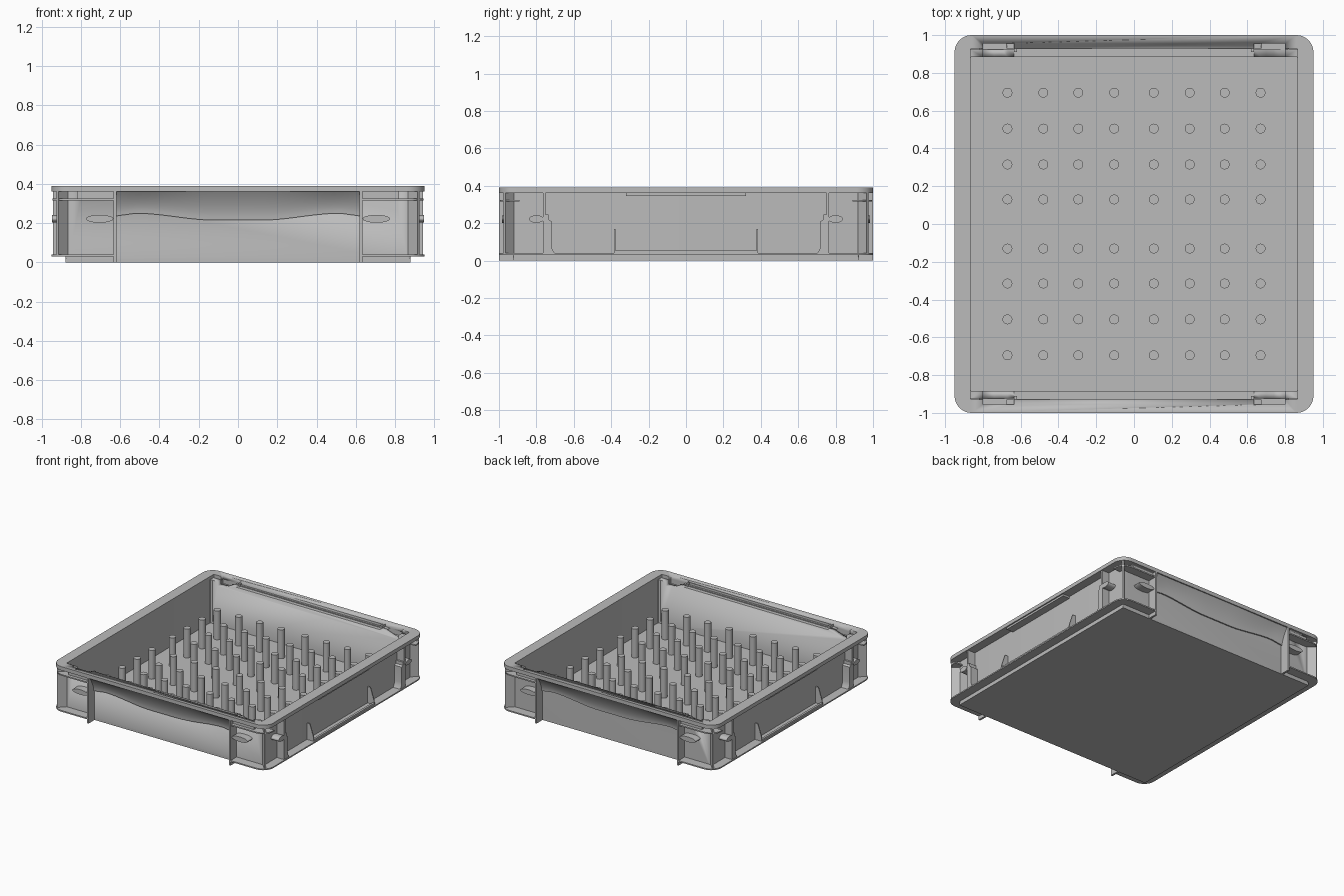
import bpy, bmesh, math
from mathutils import Vector

if "Cube" in bpy.data.objects:
    bpy.data.objects.remove(bpy.data.objects["Cube"], do_unlink=True)

grey = bpy.data.materials.new("plastic grey")
grey.use_nodes = True
grey.diffuse_color = (0.5, 0.5, 0.5, 1)
grey.node_tree.nodes["Principled BSDF"].inputs["Base Color"].default_value = (0.5, 0.5, 0.5, 1)


def loft(bm, loops, cap=True):
    """Join point loops of equal length into a skin, optionally closing the ends."""
    rows = [[bm.verts.new(p) for p in loop] for loop in loops]
    n = len(rows[0])
    pairs = list(zip(rows, rows[1:]))
    if not cap:
        pairs.append((rows[-1], rows[0]))
    for a, b in pairs:
        for i in range(n):
            j = (i + 1) % n
            bm.faces.new((a[i], a[j], b[j], b[i]))
    if cap:
        bm.faces.new(rows[0])
        bm.faces.new(rows[-1][::-1])


def prism(bm, pts, axis, a, b):
    """Extrude a 2D outline along x, y or z."""
    def place(p, t):
        q = list(p)
        q.insert("xyz".index(axis), t)
        return Vector(q)
    loft(bm, [[place(p, a) for p in pts], [place(p, b) for p in pts]])


def box(bm, x0, x1, y0, y1, z0, z1):
    prism(bm, [(x0, y0), (x1, y0), (x1, y1), (x0, y1)], "z", z0, z1)


def rounded(hx, hy, r, z, steps=8):
    pts = []
    for k, (sx, sy) in enumerate([(1, 1), (-1, 1), (-1, -1), (1, -1)]):
        for i in range(steps + 1):
            a = math.pi / 2 * (k + i / steps)
            pts.append(Vector((sx * (hx - r) + r * math.cos(a),
                               sy * (hy - r) + r * math.sin(a), z)))
    return pts


def ellipse(cu, cv, ru, rv, n=24):
    return [(cu + ru * math.cos(2 * math.pi * i / n),
             cv + rv * math.sin(2 * math.pi * i / n)) for i in range(n)]


def finish(name, bm, mirror=(False, False)):
    bmesh.ops.recalc_face_normals(bm, faces=bm.faces)
    me = bpy.data.meshes.new(name)
    bm.to_mesh(me)
    bm.free()
    me.materials.append(grey)
    ob = bpy.data.objects.new(name, me)
    bpy.context.collection.objects.link(ob)
    if any(mirror):
        m = ob.modifiers.new("Mirror", 'MIRROR')
        m.use_axis = (mirror[0], mirror[1], False)
        m.use_mirror_merge = False
    bpy.ops.object.select_all(action='DESELECT')
    ob.select_set(True)
    bpy.context.view_layer.objects.active = ob
    bpy.ops.object.shade_smooth_by_angle(angle=math.radians(30))
    return ob


BOTH = (True, True)

# Floor
bm = bmesh.new()
box(bm, -0.88, 0.88, -0.925, 0.925, 0, 0.02)
finish("floor", bm)

# Small square plate on the floor
bm = bmesh.new()
box(bm, 0.32, 0.47, 0.72, 0.87, 0.019, 0.024)
finish("floor_plate", bm)

# Walls, thicker at front and back
bm = bmesh.new()
ro, ri = (0.88, 0.925, 0.012), (0.865, 0.885, 0.006)
loft(bm, [rounded(*ro, 0.0), rounded(*ro, 0.365), rounded(*ri, 0.365), rounded(*ri, 0.0)], cap=False)
walls = finish("walls", bm)

# Top rim
bm = bmesh.new()
ro, ri = (0.95, 1.0, 0.09), (0.865, 0.93, 0.006)
loft(bm, [rounded(*ro, 0.36), rounded(*ro, 0.39), rounded(*ri, 0.39), rounded(*ri, 0.36)], cap=False)
rim = finish("rim", bm)

# Ramped latch pockets cut into the rim
bm = bmesh.new()
prism(bm, [(0.635, 0.365), (0.67, 0.362), (0.70, 0.352), (0.74, 0.337), (0.80, 0.33),
           (0.80, 0.45), (0.635, 0.45)], "y", 0.86, 0.955)
cutter = finish("latch_cutter", bm, BOTH)
cutter.hide_render = True
cutter.hide_viewport = True
cutter.display_type = 'WIRE'
for ob in (walls, rim):
    cut = ob.modifiers.new("Latch pockets", 'BOOLEAN')
    cut.operation = 'DIFFERENCE'
    cut.solver = 'EXACT'
    cut.object = cutter

# Outer shell closing each pocket
bm = bmesh.new()
box(bm, 0.63, 0.82, 0.955, 0.97, 0.315, 0.361)
box(bm, 0.80, 0.82, 0.92, 0.96, 0.315, 0.361)
finish("latch_shells", bm, BOTH)

# Bottom flange: along each side and round the corners
bm = bmesh.new()
corner = [(p.x, p.y) for p in rounded(0.95, 1.0, 0.09, 0)[:9]]
prism(bm, [(0.87, 0.0), (0.95, 0.0)] + corner + [(0.63, 1.0), (0.63, 0.91), (0.87, 0.91)],
      "z", 0.03, 0.04)
finish("bottom_flange", bm, BOTH)

# Second flange under the rim at the corners
bm = bmesh.new()
prism(bm, [(0.87, 0.89), (0.945, 0.89)] + [(x - 0.005, y - 0.005) for x, y in corner]
      + [(0.63, 0.995), (0.63, 0.91), (0.87, 0.91)], "z", 0.315, 0.325)
finish("upper_flange", bm, BOTH)

# Diagonal fins in the corners
bm = bmesh.new()
prism(bm, [(0.833, 0.893), (0.843, 0.883), (0.925, 0.965), (0.915, 0.975)], "z", 0.035, 0.365)
finish("corner_fins", bm, BOTH)

# Ribs at the ends of the grip panels
bm = bmesh.new()
box(bm, 0.62, 0.635, 0.91, 1.0, 0.0, 0.385)
finish("grip_ribs", bm, BOTH)

# Side ribs with a stepped, flared foot
bm = bmesh.new()
prism(bm, [(0.765, 0.035), (0.765, 0.37), (0.75, 0.37), (0.75, 0.245), (0.735, 0.245),
           (0.735, 0.22), (0.72, 0.21), (0.72, 0.09), (0.715, 0.06), (0.70, 0.035)],
      "x", 0.87, 0.943)
finish("side_ribs", bm, BOTH)

# Oval tabs in the corner pockets
bm = bmesh.new()
prism(bm, ellipse(0.705, 0.222, 0.07, 0.02), "y", 0.91, 0.985)
prism(bm, ellipse(0.80, 0.222, 0.04, 0.02), "x", 0.87, 0.948)
finish("corner_tabs", bm, BOTH)

# Side label holder: bottom rail, end fins, upper lip
bm = bmesh.new()
box(bm, 0.925, 0.942, -0.385, 0.385, 0.035, 0.055)
for s in (-1, 1):
    y = s * 0.382
    prism(bm, [(0.87, 0.035), (0.942, 0.035), (0.935, 0.08), (0.905, 0.17), (0.87, 0.17)],
          "y", y - 0.004, y + 0.004)
box(bm, 0.87, 0.94, -0.32, 0.32, 0.345, 0.361)
finish("label_holders", bm, (True, False))


# Grip panels flaring out above a wavy lower edge
def lower_edge(x):
    a = abs(x)
    if a < 0.52:
        t = max(0.0, (a - 0.12) / 0.40)
        return 0.215 + 0.035 * t * t * (3 - 2 * t)
    return 0.25 - 0.015 * (a - 0.52) / 0.11


bm = bmesh.new()
loops = []
for i in range(37):
    x = -0.63 + 1.26 * i / 36
    z0 = lower_edge(x)
    loop = [Vector((x, 0.915, z0))]
    for k in range(9):
        t = k / 8
        loop.append(Vector((x, 0.935 + 0.065 * t ** 1.7, z0 + (0.372 - z0) * t)))
    loop.append(Vector((x, 0.915, 0.372)))
    loops.append(loop)
loft(bm, loops)
finish("grip_panels", bm, (False, True))

# Grid of upright pegs
bm = bmesh.new()
for x in (0.105, 0.295, 0.48, 0.67):
    for y in (0.13, 0.315, 0.505, 0.695):
        prism(bm, ellipse(x, y, 0.026, 0.026, 20), "z", 0.015, 0.25)
finish("pegs", bm, BOTH)
